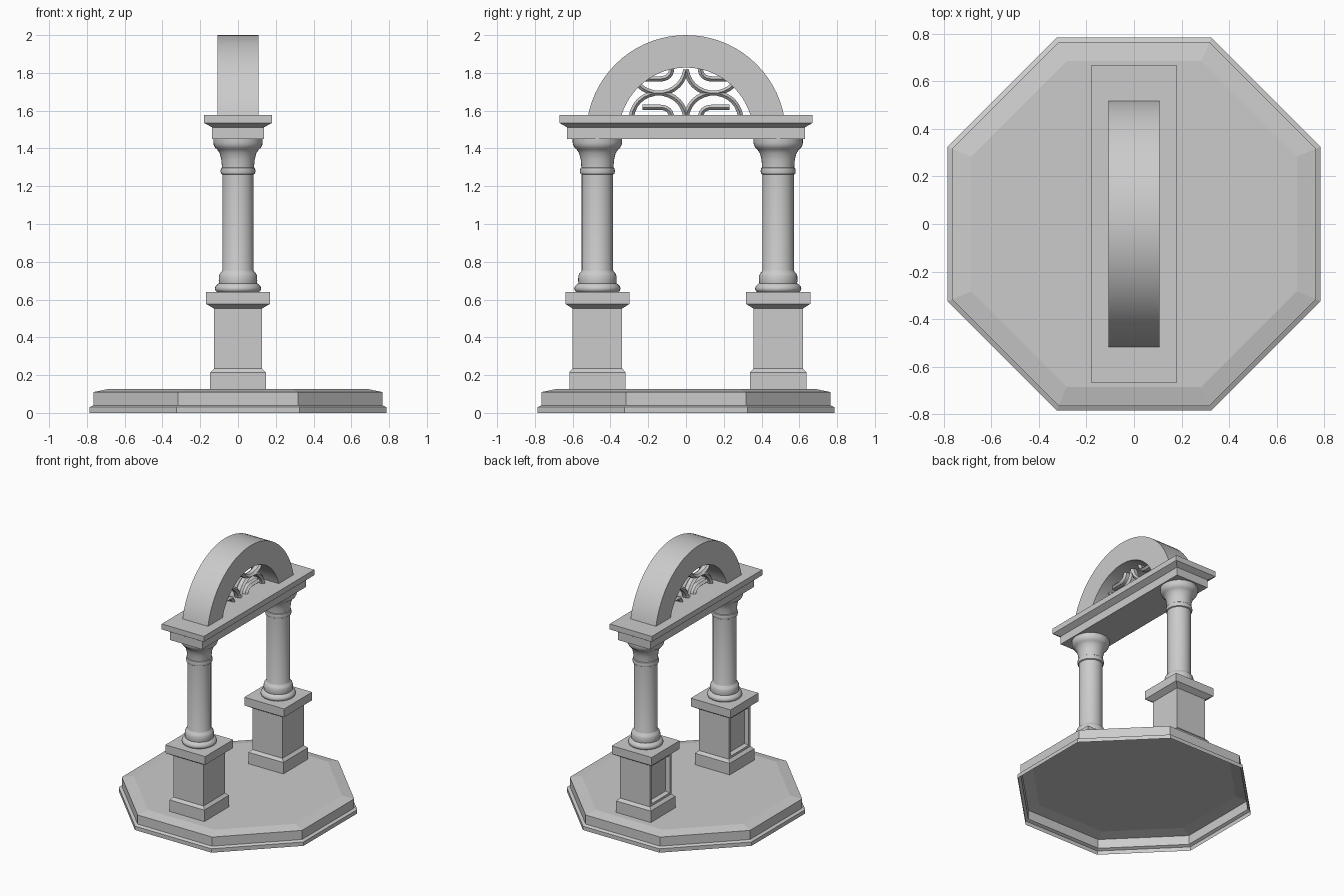
import bpy, bmesh, math
from math import sin, cos, pi, radians
from mathutils import Vector

cube = bpy.data.objects.get("Cube")
if cube:
    bpy.data.objects.remove(cube, do_unlink=True)

stone = bpy.data.materials.new("grey stone")
stone.use_nodes = True
GREY = (0.6, 0.6, 0.6, 1)
stone.diffuse_color = GREY
stone.node_tree.nodes["Principled BSDF"].inputs["Base Color"].default_value = GREY


def finish(bm, name, smooth=None):
    """Turn a bmesh into a named stone object."""
    mesh = bpy.data.meshes.new(name)
    bm.to_mesh(mesh)
    bm.free()
    mesh.materials.append(stone)
    ob = bpy.data.objects.new(name, mesh)
    bpy.context.collection.objects.link(ob)
    if smooth:
        bpy.ops.object.select_all(action='DESELECT')
        ob.select_set(True)
        bpy.context.view_layer.objects.active = ob
        bpy.ops.object.shade_smooth_by_angle(angle=radians(smooth))


def loft(rings, open_start=False):
    """Solid through rings of equal point count."""
    bm = bmesh.new()
    loops = [[bm.verts.new(p) for p in ring] for ring in rings]
    n = len(loops[0])
    for a, b in zip(loops, loops[1:]):
        for i in range(n):
            j = (i + 1) % n
            bm.faces.new((a[i], a[j], b[j], b[i]))
    if not open_start:
        bm.faces.new(loops[0])
    bm.faces.new(loops[-1])
    bmesh.ops.recalc_face_normals(bm, faces=bm.faces[:])
    bm.normal_update()
    return bm


def rect(hx, hy, z, cy=0):
    return [(sx * hx, cy + sy * hy, z) for sx, sy in ((-1, -1), (1, -1), (1, 1), (-1, 1))]


def polygon(r, z, n, cy=0, turn=0.0):
    return [(r * cos(turn + 2 * pi * i / n), cy + r * sin(turn + 2 * pi * i / n), z)
            for i in range(n)]


# Octagonal stepped floor, hollow underneath
floor_profile = [(0.785, 0), (0.785, 0.03), (0.765, 0.04), (0.765, 0.11), (0.685, 0.127)]
finish(loft([polygon(a / cos(pi / 8), z, 8, turn=pi / 8) for a, z in floor_profile],
            open_start=True), "floor")

# Pedestals and columns
column_profile = [
    (0.106, 0.638), (0.118, 0.645), (0.123, 0.657), (0.119, 0.67), (0.106, 0.683),
    (0.100, 0.686), (0.102, 0.70), (0.101, 0.725), (0.096, 0.738), (0.085, 0.75),
    (0.083, 0.755), (0.083, 1.262), (0.090, 1.266), (0.093, 1.28), (0.090, 1.296),
    (0.085, 1.30), (0.088, 1.34), (0.097, 1.375), (0.112, 1.397), (0.120, 1.402),
    (0.128, 1.418), (0.131, 1.43), (0.131, 1.452)]

for side, cy in (("front", -0.469), ("back", 0.488)):
    finish(loft([rect(0.147, 0.149, 0.127, cy), rect(0.147, 0.149, 0.215, cy),
                 rect(0.127, 0.131, 0.235, cy)]), side + "_plinth")
    # Pedestal body with a recessed panel on its right face
    body = loft([rect(0.127, 0.131, 0.23, cy), rect(0.127, 0.131, 0.56, cy)])
    panel = [f for f in body.faces if f.normal.x < -0.9]
    bmesh.ops.inset_region(body, faces=panel, thickness=0.03)
    bmesh.ops.inset_region(body, faces=panel, thickness=0.012, depth=-0.03)
    finish(body, side + "_pedestal")
    finish(loft([rect(0.128, 0.132, 0.553, cy), rect(0.169, 0.17, 0.577, cy),
                 rect(0.169, 0.17, 0.64, cy)]), side + "_pedestal_cap")
    finish(loft([polygon(r, z, 32, cy) for r, z in column_profile]), side + "_column", 40)

# Lintel with a flared cornice
finish(loft([rect(0.138, 0.63, 1.45), rect(0.138, 0.63, 1.512), rect(0.179, 0.67, 1.535),
             rect(0.179, 0.67, 1.577)]), "lintel")

# Round arch standing on the lintel
ARCH_Z, OUTER, INNER, DEPTH = 1.471, 0.529, 0.357, 0.108
start = math.asin((1.56 - ARCH_Z) / OUTER)
start_in = math.asin((1.56 - ARCH_Z) / INNER)
STEPS = 32
sections = []
for i in range(STEPS + 1):
    t = i / STEPS
    ao = start + (pi - 2 * start) * t
    ai = start_in + (pi - 2 * start_in) * t
    sections.append([(x, r * cos(a), ARCH_Z + r * sin(a)) for x, r, a in
                     ((-DEPTH, OUTER, ao), (DEPTH, OUTER, ao), (DEPTH, INNER, ai), (-DEPTH, INNER, ai))])
finish(loft(sections), "arch", 30)

# Tracery of concave stars and curved bars inside the arch
STAR_Z, TIP, GAP, REACH = 1.693, 0.125, 0.075, 0.14
BAR_X, BAR_W = 0.03, 0.014


def bar(points, name):
    """Ridged bar following points in the (y, z) plane."""
    pts = [Vector(p) for p in points]
    rings = []
    for i, p in enumerate(pts):
        along = (pts[min(i + 1, len(pts) - 1)] - pts[max(i - 1, 0)]).normalized()
        across = Vector((-along.y, along.x)) * BAR_W
        ring = []
        for x, w in ((-1, 0), (-0.5, 1), (0.5, 1), (1, 0), (0.5, -1), (-0.5, -1)):
            q = p + across * w
            ring.append((x * BAR_X, q.x, q.y))
        rings.append(ring)
    finish(loft(rings), name)


def sag(cy, sy, sz, a, b, k):
    """Curve from a to b pulled towards the point (k, k) beside the star centre."""
    out = []
    for i in range(7):
        t = i / 6
        y, z = (a[n] * (1 - t) ** 2 + 2 * k * t * (1 - t) + b[n] * t * t for n in (0, 1))
        out.append((cy + sy * y, STAR_Z + sz * z))
    return out


for sy in (-1, 1):
    for sz in (-1, 1):
        bar(sag(0, sy, sz, (0, TIP), (TIP, 0), 0.02), "star_bar")
        # Halves of the neighbouring stars
        bar(sag(sy * 0.29, -sy, sz, (0, TIP), (TIP, 0), 0.02), "side_star_bar")
        curve = sag(0, sy, sz, (GAP, REACH), (REACH, GAP), GAP)
        bar(curve + [(sy * 0.23, STAR_Z + sz * GAP)], "curved_bar")
    # Link between the star tips
    bar([(sy * TIP, STAR_Z), (sy * 0.165, STAR_Z)], "star_link")
